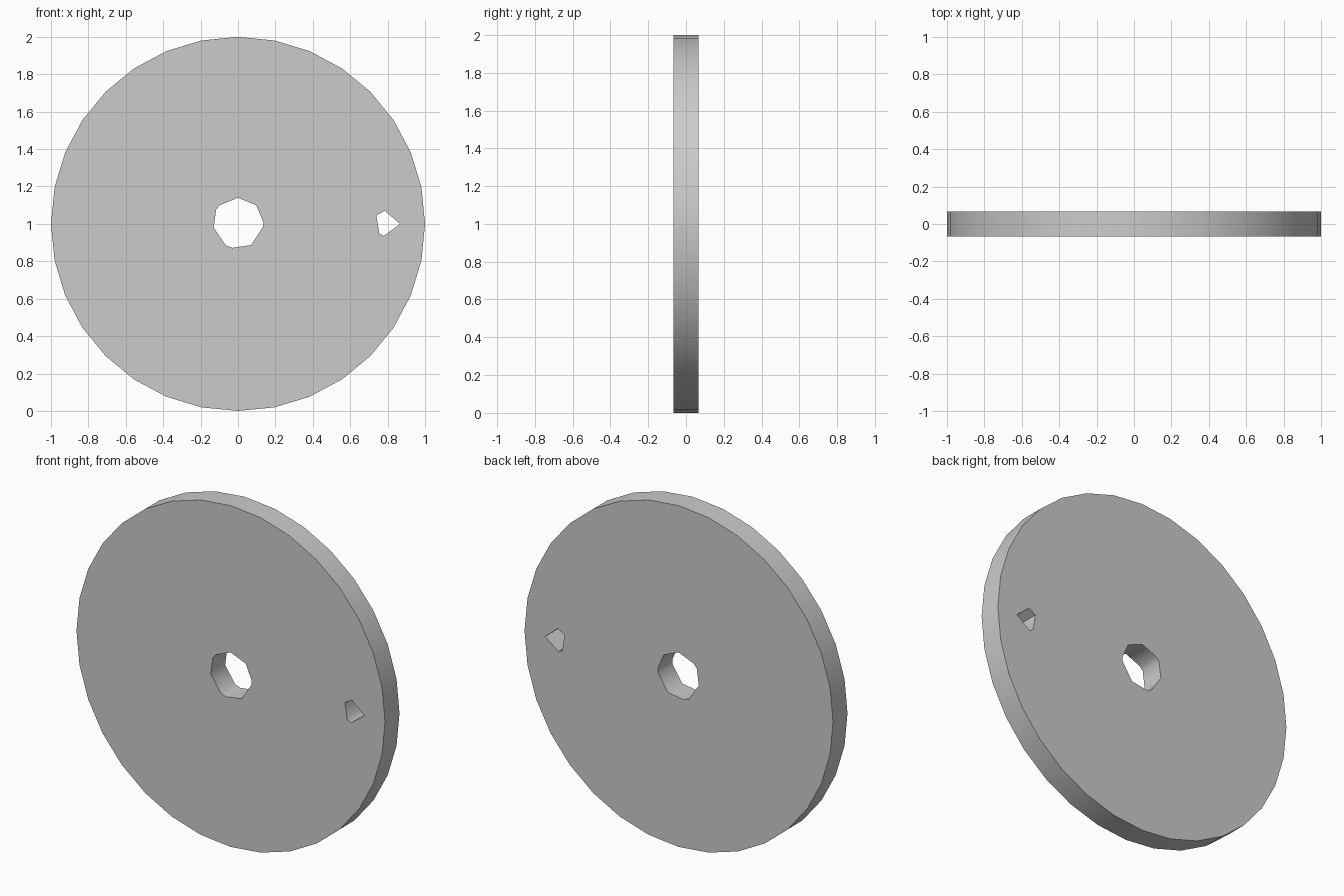
import bpy, bmesh
from math import cos, sin, tau

if "Cube" in bpy.data.objects:
    bpy.data.objects.remove(bpy.data.objects["Cube"])

HALF = 0.067      # half the disc thickness
CENTRE_Z = 1.0

# Outlines as (x, height above the disc centre)
rim = [(cos(tau * i / 32), sin(tau * i / 32)) for i in range(32)]
axle_hole = [(0, .14), (.097, .10), (.136, .01), (.134, -.015), (.07, -.113), (-.03, -.128),
             (-.065, -.115), (-.13, -.02), (-.117, .075), (-.097, .10)]
pin_hole = [(.74, .045), (.785, .07), (.867, 0), (.78, -.064), (.755, -.05)]

bm = bmesh.new()


def add_loop(points):
    verts = [bm.verts.new((x, -HALF, CENTRE_Z + z)) for x, z in points]
    return [bm.edges.new((verts[i - 1], verts[i])) for i in range(len(verts))]


# Front face with both holes left open
edges = add_loop(rim) + add_loop(axle_hole) + add_loop(pin_hole)
bmesh.ops.triangle_fill(bm, edges=edges, use_beauty=True, normal=(0, -1, 0))

# Extrude to the back for the thickness
result = bmesh.ops.extrude_face_region(bm, geom=bm.faces[:], use_keep_orig=True)
back = [g for g in result["geom"] if isinstance(g, bmesh.types.BMVert)]
bmesh.ops.translate(bm, verts=back, vec=(0, 2 * HALF, 0))
bmesh.ops.recalc_face_normals(bm, faces=bm.faces[:])

mesh = bpy.data.meshes.new("disc")
bm.to_mesh(mesh)
bm.free()
disc = bpy.data.objects.new("disc", mesh)
bpy.context.collection.objects.link(disc)

# Smooth rim, sharp edges around the flat faces
bpy.context.view_layer.objects.active = disc
disc.select_set(True)
bpy.ops.object.shade_smooth_by_angle(angle=1.05)
